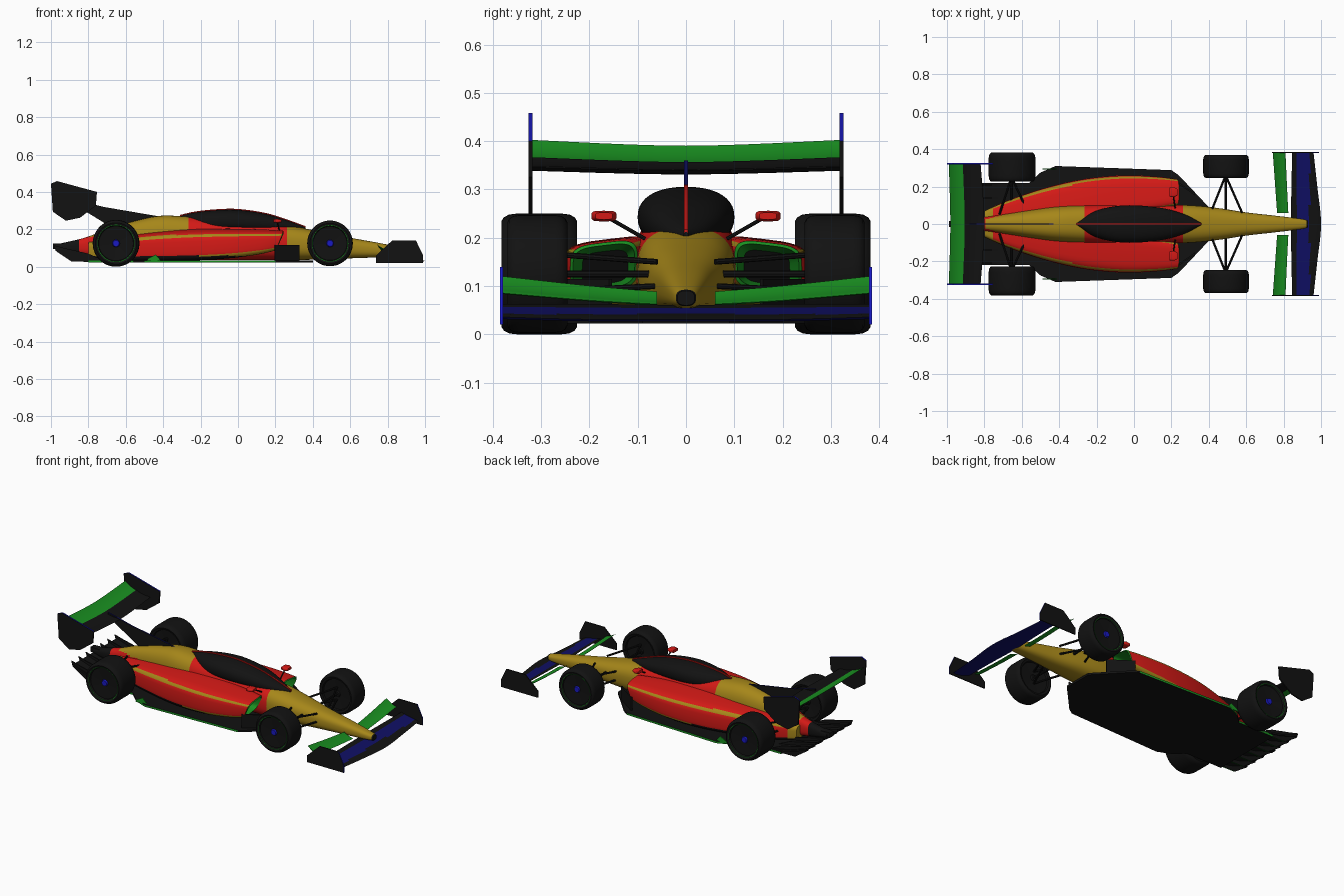
import bpy, bmesh
from math import sin, cos, pi
from mathutils import Vector

if "Cube" in bpy.data.objects:
    bpy.data.objects.remove(bpy.data.objects["Cube"])

COL = {"red": (0.65, 0.01, 0.008), "yellow": (0.38, 0.24, 0.01), "green": (0.01, 0.28, 0.015),
       "blue": (0.01, 0.01, 0.55), "navy": (0.005, 0.005, 0.13), "black": (0.006, 0.006, 0.006)}
MATS = {}
for key, c in COL.items():
    MATS[key] = bpy.data.materials.new(key)
    MATS[key].diffuse_color = (*c, 1)


def skin(name, rings, color, caps=(True, True)):
    """Skin closed rings of points; color is a name or a function of (centre, normal)."""
    bm = bmesh.new()
    vs = [[bm.verts.new(p) for p in r] for r in rings]
    n = len(rings[0])
    for a, b in zip(vs, vs[1:]):
        for i in range(n):
            bm.faces.new((a[i], a[(i + 1) % n], b[(i + 1) % n], b[i]))
    if caps[0]:
        bm.faces.new(vs[0])
    if caps[1]:
        bm.faces.new(vs[-1])
    bmesh.ops.recalc_face_normals(bm, faces=bm.faces)
    bm.normal_update()
    me = bpy.data.meshes.new(name)
    slots = []
    for f in bm.faces:
        c = color if isinstance(color, str) else color(f.calc_center_median(), f.normal)
        if c not in slots:
            slots.append(c)
            me.materials.append(MATS[c])
        f.material_index = slots.index(c)
    bm.to_mesh(me)
    bm.free()
    ob = bpy.data.objects.new(name, me)
    bpy.context.collection.objects.link(ob)
    return ob


def smooth_rows(rows, steps=5):
    """Catmull-Rom interpolation between section rows."""
    rows = [Vector(r) for r in rows]
    out = []
    for i in range(len(rows) - 1):
        p0, p1, p2, p3 = rows[max(i - 1, 0)], rows[i], rows[i + 1], rows[min(i + 2, len(rows) - 1)]
        for k in range(steps):
            t = k / steps
            out.append(0.5 * (2 * p1 + (p2 - p0) * t + (2 * p0 - 5 * p1 + 4 * p2 - p3) * t * t
                              + (3 * p1 - p0 - 3 * p2 + p3) * t ** 3))
    return out + [rows[-1]]


def section(x, y0, y1, z0, z1, e=2.6, slope=0.0, lean=0.0, s=1, n=40):
    """Superellipse ring across the car."""
    pts = []
    for i in range(n):
        a = 2 * pi * i / n
        u = abs(cos(a)) ** (2 / e) * (1 if cos(a) > 0 else -1)
        v = abs(sin(a)) ** (2 / e) * (1 if sin(a) > 0 else -1)
        y, z = (y0 + y1) / 2 + u * (y1 - y0) / 2, (z0 + z1) / 2 + v * (z1 - z0) / 2
        pts.append((x + lean * v, s * y, z - slope * u * (y1 - y0) / 2))
    return pts


def plate(name, prof, y, t, color):
    """Upright plate from an x-z outline."""
    return skin(name, [[(x, y + d, z) for x, z in prof] for d in (-t / 2, t / 2)], color)


def slab(name, outline, z0, z1, color):
    return skin(name, [[(x, y, z) for x, y in outline] for z in (z0, z1)], color)


def rod(name, a, b, r, color="black", n=8):
    a, b = Vector(a), Vector(b)
    q = (b - a).to_track_quat('Z', 'Y')
    ring = [q @ Vector((r * cos(2 * pi * i / n), r * sin(2 * pi * i / n), 0)) for i in range(n)]
    return skin(name, [[p + e for p in ring] for e in (a, b)], color)


def wing(name, stations, t, camber, color):
    """Aerofoil through stations (y, lead x, lead z, trail x, trail z)."""
    rings, m = [], 10
    for y, xl, zl, xt, zt in smooth_rows(stations, 6):
        us = [(i / m, 1) for i in range(m + 1)] + [(i / m, -1) for i in range(m - 1, 0, -1)]
        rings.append([(xl + (xt - xl) * u, y, zl + (zt - zl) * u - camber * 4 * u * (1 - u)
                       + sd * t * (2.6 * (u ** 0.5 - u) + 0.12)) for u, sd in us])
    return skin(name, rings, color)


# Central body: nose, cockpit tub and engine cover (x, half width, bottom, top)
BODY = [(.93, .018, .06, .09), (.89, .028, .055, .10), (.75, .045, .05, .128), (.6, .062, .045, .155),
        (.45, .085, .04, .185), (.3, .1, .035, .215), (.1, .105, .035, .24), (-.1, .106, .035, .255),
        (-.3, .1, .035, .27), (-.42, .092, .035, .272), (-.55, .075, .035, .245), (-.7, .052, .04, .2),
        (-.82, .035, .06, .155), (-.97, .02, .085, .12)]


def body_color(c, n):
    if c.x < -.86 or c.x > .92:
        return "black"
    if -.28 < c.x < .25:
        return "red"
    return "yellow" if c.x > 0 or c.z > .16 else "red"


skin("body", [section(x, -w, w, a, b) for x, w, a, b in smooth_rows(BODY)], body_color)

# Canopy with thin centre spine
CANOPY = [(.36, .006, .18, .212), (.27, .052, .18, .245), (.15, .085, .18, .282), (0, .1, .18, .304),
          (-.12, .092, .18, .302), (-.23, .06, .18, .29), (-.31, .008, .2, .272)]
rows = smooth_rows(CANOPY)
skin("canopy", [section(x, -w, w, a, b, 2.3) for x, w, a, b in rows], "black")
plate("canopy_spine", [(r[0], r[3] + .005) for r in rows] + [(-.31, .22), (.36, .2)], 0, .008, "red")

# Engine fin and rear wing pylon
plate("engine_fin", [(-.38, .262), (-.72, .32), (-.88, .36), (-.88, .335), (-.74, .25), (-.66, .2)],
      0, .008, lambda c, n: "navy" if n.x > .1 else "black")

# Side pods (x, inner y, outer y, bottom, top)
POD = [(.22, .1, .24, .09, .19), (.12, .08, .253, .07, .195), (-.05, .05, .26, .05, .198),
       (-.25, .03, .243, .038, .195), (-.45, .02, .2, .036, .18), (-.65, .01, .135, .036, .155),
       (-.8, .005, .07, .05, .13)]


def pod_color(c, n):
    if c.z < .058:
        return "black"
    return "yellow" if .35 < n.z < .8 or n.z < -.3 or c.x < -.74 else "red"


for s, side in ((1, "left"), (-1, "right")):
    pod = smooth_rows(POD)
    skin("side_pod_" + side,
         [section(*r, e=4, slope=.12, lean=.02 * max(0, min(1, r[0] / .22)), s=s) for r in pod],
         pod_color, (False, True))
    # Air inlet duct
    duct = [(.22, .1, .24, .09, .19), (.224, .106, .234, .096, .184), (.1, .12, .215, .105, .172)]
    skin("inlet_" + side, [section(*r, e=4, slope=.12, lean=.02, s=s) for r in duct],
         lambda c, n: "black" if c.x < .13 else "green", (False, True))
    # Deflector in front of the pod
    slab("deflector_" + side, [(.2, s * .25), (.33, s * .16), (.325, s * .153), (.195, s * .243)],
         .03, .115, "black")
    # Small floor fin ahead of the rear wheel
    plate("floor_fin_" + side, [(-.41, .03), (-.44, .065), (-.48, .045), (-.49, .03)], s * .295, .006, "green")
    # Mirrors
    skin("mirror_" + side, [section(x, .17 - w, .17 + w, .245 - h, .245 + h, 4, s=s, n=20)
                            for x, w, h in ((.19, .024, .009), (.215, .026, .011), (.232, .018, .007))], "red")
    rod("mirror_arm_" + side, (.21, s * .155, .238), (.22, s * .085, .198), .004)

    # Suspension wishbones
    for label, cx, yo, fx, bx, yi in (("front", .49, .26, .578, .41, .06), ("rear", -.655, .25, -.56, -.72, .05)):
        for lvl, zi, zo in (("upper", .15, .165), ("lower", .1, .09)):
            for k, x in (("a", fx), ("b", bx)):
                rod(f"{label}_{lvl}_arm_{k}_{side}", (x, s * yi, zi), (cx, s * yo, zo), .006)
        rod(f"{label}_axle_{side}", (cx, s * yi, .125), (cx, s * yo, .125), .007)

    # Wheels: lathed tyre and rim in one profile (radius, width)
    half = [(.02, .84), (.13, .84), (.16, .72), (.74, .8), (.775, .93), (.8, .93), (.88, 1), (.94, .94),
            (.985, .8), (1, .6)]
    prof = half + [(r, -w) for r, w in reversed(half)]
    for label, cx, r, y0, y1 in (("front", .492, .122, .246, .37), ("rear", -.652, .125, .226, .382)):
        yc, h, N = s * (y0 + y1) / 2, (y1 - y0) / 2, 48
        rings = [[(cx + r * pr * cos(2 * pi * i / N), yc + s * h * pw, .125 + r * pr * sin(2 * pi * i / N))
                  for i in range(N)] for pr, pw in prof]

        def wheel_color(c, n, cx=cx, r=r, yc=yc, s=s):
            d = ((c.x - cx) ** 2 + (c.z - .125) ** 2) ** .5 / r
            if (c.y - yc) * s < 0:
                return "black"
            return "blue" if d < .15 else "green" if .776 < d < .81 else "black"
        skin(f"{label}_wheel_{side}", rings, wheel_color)

    # Wing end plates and front flaps
    plate("front_end_plate_" + side, [(.738, .02), (.738, .06), (.823, .139), (.952, .139), (.988, .064),
                                      (.988, .02)], s * .382, .006,
          lambda c, n: "blue" if n.x > .8 else "black")
    plate("rear_end_plate_" + side, [(-1, .444), (-.968, .458), (-.754, .4), (-.76, .326), (-.845, .262),
                                     (-.92, .246), (-.99, .294)], s * .322, .008,
          lambda c, n: "blue" if n.z > .6 else "black")
    wing("front_flap_" + side, [(s * .06, .825, .062, .765, .088), (s * .2, .818, .07, .755, .1),
                                (s * .382, .81, .085, .742, .12)], .004, .006, "green")

# Front wing main plane
wing("front_wing", [(-.382, .96, .035, .845, .062), (-.2, .98, .03, .842, .062), (0, 1, .03, .838, .06),
                    (.2, .98, .03, .842, .062), (.382, .96, .035, .845, .062)], .007, .004,
     lambda c, n: "navy" if .87 < c.x < .94 or n.z < -.5 else "black")

# Rear wing main plane and flap
wing("rear_wing", [(-.32, -.82, .345, -.915, .366), (0, -.8, .338, -.905, .356), (.32, -.82, .345, -.915, .366)],
     .007, .008, "black")
wing("rear_flap", [(-.32, -.905, .36, -.99, .402), (0, -.895, .35, -.982, .39), (.32, -.905, .36, -.99, .402)],
     .005, .008, "green")

# Floor
edge = [(.4, .09), (.24, .26), (.2, .288), (-.42, .31), (-.5, .275), (-.56, .22), (-.8, .22)]
slab("floor", edge + [(x, -y) for x, y in reversed(edge)], .022, .034,
     lambda c, n: "green" if abs(n.y) > .9 else "black")

# Diffuser ramp, strakes and tail lamp block
skin("diffuser", [[(-.72, y, .026), (-.72, y, .036), (-.86, y, .062), (-.97, y, .098), (-.97, y, .088),
                   (-.86, y, .052)] for y in (-.22, 0, .22)], "black")
for i in range(7):
    plate(f"diffuser_strake_{i}", [(-.7, .024), (-.89, .028), (-.975, .085), (-.985, .115), (-.93, .1), (-.8, .07)],
          -.21 + .07 * i, .006, lambda c, n: "green" if n.z < -.9 else "black")
slab("tail_block", [(-.93, .02), (-.99, .016), (-.99, -.016), (-.93, -.02)], .095, .125, "black")

# Smooth shading with sharp edges
bpy.ops.object.select_all(action='SELECT')
bpy.context.view_layer.objects.active = bpy.data.objects["body"]
bpy.ops.object.shade_smooth_by_angle(angle=0.6)

for m in bpy.data.materials:
    if m.users and not m.is_grease_pencil:
        m.use_nodes = True
        m.node_tree.nodes["Principled BSDF"].inputs["Base Color"].default_value = m.diffuse_color
